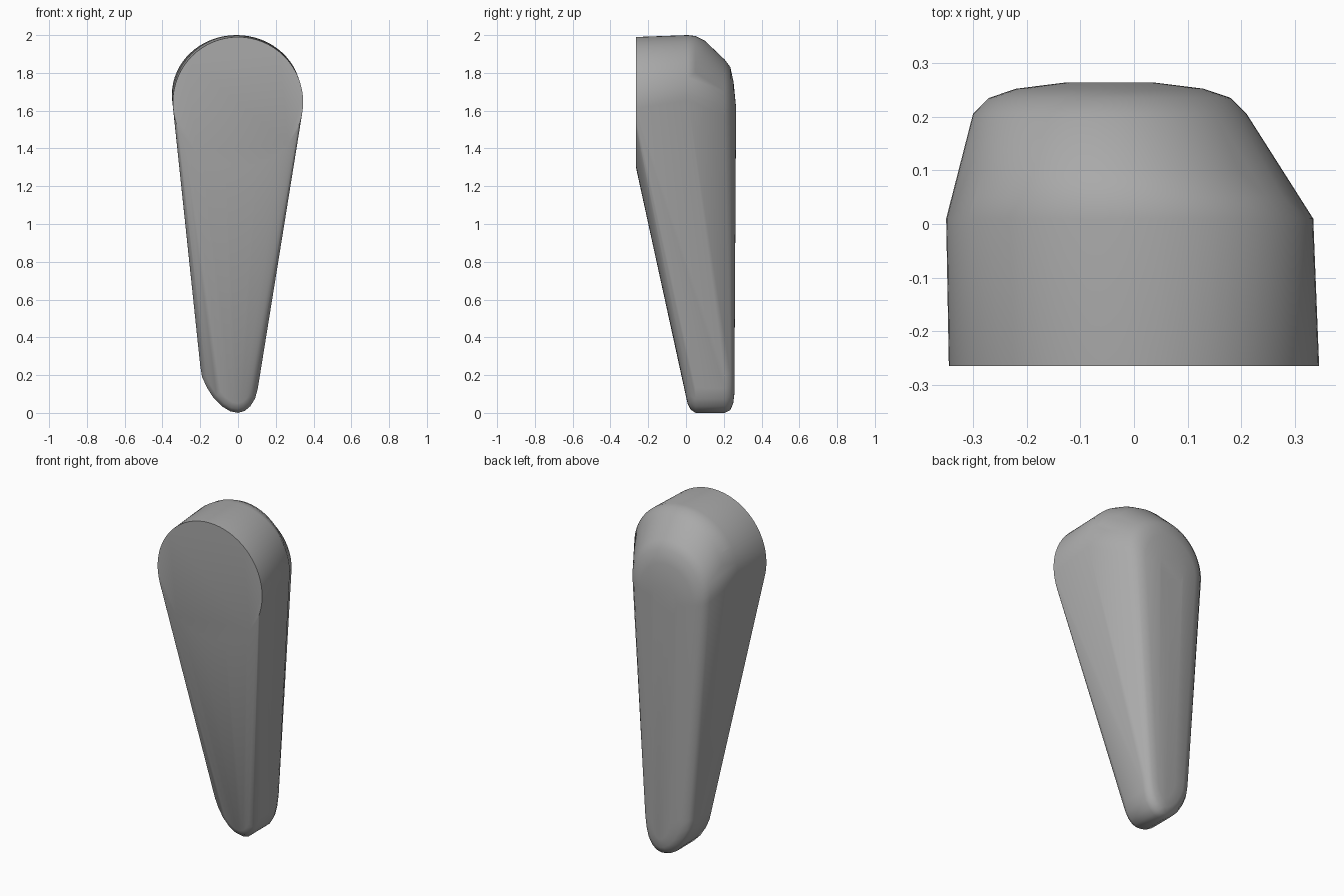
import bpy, bmesh, math

cube = bpy.data.objects.get("Cube")
if cube:
    bpy.data.objects.remove(cube, do_unlink=True)


def make_material(name, colour):
    mat = bpy.data.materials.new(name)
    mat.use_nodes = True
    mat.diffuse_color = colour
    mat.node_tree.nodes["Principled BSDF"].inputs["Base Color"].default_value = colour
    return mat


def ring(bm, y, cx, cz, rx, rz, count=64):
    """Oval cross-section lying across the y axis."""
    for i in range(count):
        a = math.tau * i / count
        bm.verts.new((cx + rx * math.cos(a), y, cz + rz * math.sin(a)))


bm = bmesh.new()

# Flat round front face
ring(bm, -0.265, 0, 1.645, 0.345, 0.345)

# Head: shoulder ring, then shrinking rings towards the rounded back
for y, cx, cz, rx, rz in [
    (0.01, -0.008, 1.685, 0.342, 0.315),
    (0.05, -0.016, 1.68, 0.318, 0.315),
    (0.10, -0.03, 1.67, 0.29, 0.30),
    (0.205, -0.045, 1.60, 0.255, 0.27),
    (0.235, -0.045, 1.58, 0.225, 0.25),
    (0.252, -0.045, 1.56, 0.175, 0.19),
    (0.264, -0.045, 1.54, 0.08, 0.09),
]:
    ring(bm, y, cx, cz, rx, rz)

# Lopsided rounded tip, inset towards its front and back edges
tip = [(-0.20, 0.25), (-0.19, 0.19), (-0.165, 0.135), (-0.13, 0.08),
       (-0.085, 0.035), (-0.04, 0.008), (0, 0), (0.035, 0.01),
       (0.065, 0.035), (0.09, 0.075), (0.105, 0.13), (0.115, 0.20)]
for y, sx, sz in [(0.0, 0.5, 0.65), (0.008, 0.72, 0.8), (0.022, 0.88, 0.92),
                  (0.05, 1, 1), (0.205, 1, 1), (0.235, 0.9, 0.94),
                  (0.25, 0.7, 0.8), (0.256, 0.4, 0.6)]:
    for x, z in tip:
        bm.verts.new((x * sx, y, 0.25 + (z - 0.25) * sz))

# Stretch one skin over all the sections
hull = bmesh.ops.convex_hull(bm, input=bm.verts)
loose = {g for g in hull["geom_interior"] + hull["geom_unused"]
         if isinstance(g, bmesh.types.BMVert)}
bmesh.ops.delete(bm, geom=list(loose), context="VERTS")
bmesh.ops.dissolve_limit(bm, angle_limit=0.002, verts=bm.verts, edges=bm.edges)
bmesh.ops.recalc_face_normals(bm, faces=bm.faces)

mesh = bpy.data.meshes.new("tapered_body")
bm.to_mesh(mesh)
bm.free()
body = bpy.data.objects.new("tapered_body", mesh)
bpy.context.collection.objects.link(body)
mesh.materials.append(make_material("plain grey", (0.4, 0.4, 0.4, 1)))

# Smooth shading with a crisp rim around the front face
bpy.ops.object.select_all(action="DESELECT")
body.select_set(True)
bpy.context.view_layer.objects.active = body
bpy.ops.object.shade_smooth_by_angle(angle=math.radians(40))
